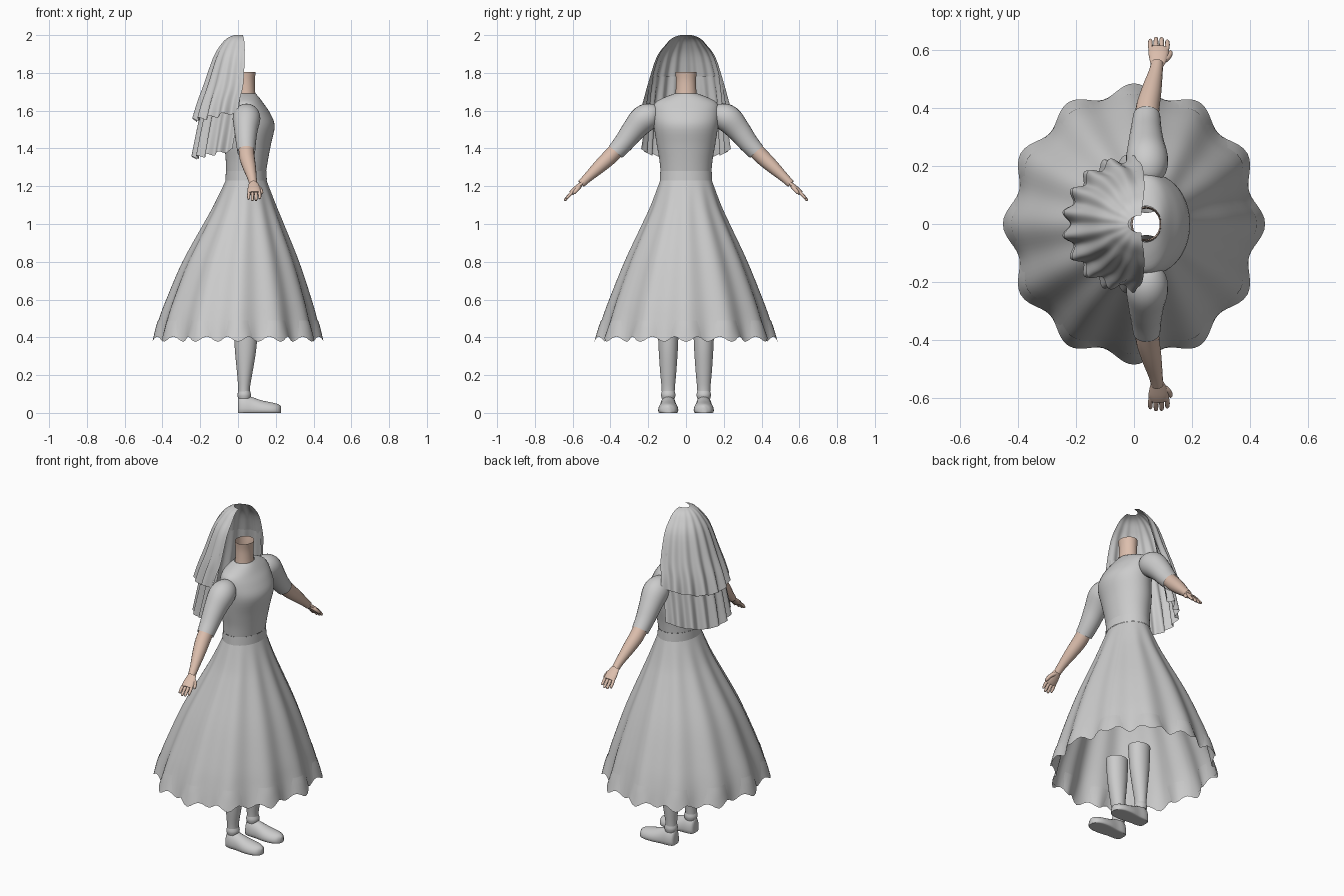
import bpy, bmesh
from math import sin, cos, pi, radians
from mathutils import Vector

cube = bpy.data.objects.get("Cube")
if cube:
    bpy.data.objects.remove(cube)


def material(name, rgb):
    m = bpy.data.materials.new(name)
    m.use_nodes = True
    m.diffuse_color = (*rgb, 1)
    bsdf = next(n for n in m.node_tree.nodes if n.type == 'BSDF_PRINCIPLED')
    bsdf.inputs["Base Color"].default_value = (*rgb, 1)
    return m


GREY = material("grey cloth", (0.6, 0.6, 0.6))
SKIN = material("skin", (0.72, 0.52, 0.42))


def loft(name, rings, mat, closed=True, caps=False, sharp=50):
    """Skin a list of point rings into one smooth object."""
    bm = bmesh.new()
    rows = [[bm.verts.new(p) for p in ring] for ring in rings]
    n = len(rows[0])
    for a, b in zip(rows, rows[1:]):
        for i in range(n if closed else n - 1):
            j = (i + 1) % n
            bm.faces.new((a[i], a[j], b[j], b[i]))
    if caps:
        bm.faces.new(rows[0])
        bm.faces.new(rows[-1])
    bmesh.ops.recalc_face_normals(bm, faces=bm.faces)
    me = bpy.data.meshes.new(name)
    bm.to_mesh(me)
    bm.free()
    me.materials.append(mat)
    ob = bpy.data.objects.new(name, me)
    bpy.context.collection.objects.link(ob)
    bpy.ops.object.select_all(action='DESELECT')
    ob.select_set(True)
    bpy.context.view_layer.objects.active = ob
    bpy.ops.object.shade_smooth_by_angle(angle=radians(sharp))
    return ob


def smooth_rows(rows, steps=4):
    """Catmull-Rom interpolation between profile rows."""
    out = []
    for k in range(len(rows) - 1):
        p = [rows[max(0, min(len(rows) - 1, k + d))] for d in (-1, 0, 1, 2)]
        for s in range(steps):
            t = s / steps
            out.append([0.5 * (2 * b + (c - a) * t + (2 * a - 5 * b + 4 * c - d) * t * t
                               + (3 * b - a - 3 * c + d) * t ** 3) for a, b, c, d in zip(*p)])
    return out + [rows[-1]]


def upright(name, rows, mat, y=0, n=32):
    """Elliptical body from rows of z, centre x, x radius, y radius."""
    rings = [[(cx + rx * cos(2 * pi * i / n), y + ry * sin(2 * pi * i / n), z) for i in range(n)]
             for z, cx, rx, ry in smooth_rows(rows)]
    return loft(name, rings, mat)


def limb(name, rows, mat, side, flat=1, n=16, caps=False):
    """Tube along rows of x, y, z, radius; flat thins it across its width."""
    rows = smooth_rows(rows)
    rings = []
    for k, (x, y, z, r) in enumerate(rows):
        a, b = rows[max(0, k - 1)], rows[min(len(rows) - 1, k + 1)]
        d = Vector((b[0] - a[0], b[1] - a[1], b[2] - a[2])).normalized()
        wide = (Vector((1, 0, 0)) - d * d.x).normalized()
        thin = d.cross(wide)
        ring = []
        for i in range(n):
            t = 2 * pi * i / n
            p = Vector((x, y, z)) + wide * r * cos(t) + thin * r * flat * sin(t)
            ring.append((p.x, p.y * side, p.z))
        rings.append(ring)
    return loft(name, rings, mat, caps=caps)


def pleated(name, rows, folds, scallops):
    """Round pleated cloth; rows of z, centre x, radii, pleat depth, hem wave."""
    n = 144
    rings = []
    for z, cx, rx, ry, depth, wave in smooth_rows(rows):
        ring = []
        for i in range(n):
            t = 2 * pi * i / n
            k = depth * cos(folds * t)
            ring.append((cx + (rx + k) * cos(t), (ry + k) * sin(t), z - wave * cos(scallops * t)))
        rings.append(ring)
    return loft(name, rings, GREY, sharp=70)


def veil_layer(name, rows, folds):
    """Open-fronted cloth; rows of z, centre x, radii, pleat depth, side lift."""
    n = 120
    rings = []
    for z, cx, rx, ry, depth, lift in smooth_rows(rows):
        ring = []
        for i in range(n + 1):
            t = pi * i / n
            k = depth * cos(folds * t)
            rise = lift * (1 - sin(t)) + lift * 0.2 * cos(folds * t)
            ring.append((cx - (rx + k) * sin(t), (ry + k) * cos(t), z + rise))
        rings.append(ring)
    return loft(name, rings, GREY, closed=False, sharp=70)


# Dress: bodice, waistband, skirt and frill
upright("bodice", [(1.28, .043, .106, .135), (1.34, .047, .112, .141), (1.42, .052, .122, .155),
                   (1.52, .066, .128, .170), (1.59, .05, .118, .176), (1.64, .042, .092, .165),
                   (1.67, .042, .07, .115), (1.69, .042, .052, .062)], GREY, n=48)
upright("waistband", [(1.23, .043, .110, .139), (1.28, .043, .107, .136)], GREY, n=48)
pleated("skirt", [(1.23, .043, .108, .137, 0, 0), (1.1, .037, .162, .183, .003, 0),
                  (1, .03, .208, .227, .005, 0), (.8, .015, .301, .318, .008, 0),
                  (.6, .005, .374, .396, .011, 0), (.49, 0, .407, .433, .014, 0),
                  (.40, 0, .428, .460, .017, .01)], 12, 24)
pleated("hem_frill", [(.49, 0, .407, .433, .017, 0), (.45, 0, .418, .446, .019, .003),
                      (.39, 0, .432, .465, .021, .014)], 12, 24)

# Neck, open at the top
upright("neck", [(1.66, .043, .053, .060), (1.70, .043, .048, .055), (1.76, .042, .047, .053),
                 (1.805, .044, .050, .057)], SKIN)

# Veil in two layers
veil_layer("veil_upper", [(2, .025, .045, .03, 0, 0), (1.985, .03, .085, .07, .001, 0),
                          (1.95, .035, .125, .105, .002, 0), (1.88, .035, .165, .153, .004, 0),
                          (1.74, .028, .205, .195, .007, 0), (1.64, .01, .22, .213, .010, .02),
                          (1.55, 0, .232, .226, .014, .045)], 18)
veil_layer("veil_lower", [(1.78, .02, .175, .18, .004, 0), (1.65, .01, .19, .2, .008, 0),
                          (1.5, -.01, .2, .21, .011, .01), (1.35, -.03, .205, .222, .015, .04)], 18)

for side, label in ((1, "left"), (-1, "right")):
    # Sleeve and arm
    limb(label + "_sleeve", [(.045, .155, 1.575, .05), (.045, .18, 1.573, .066), (.045, .225, 1.555, .073),
                             (.042, .28, 1.495, .062), (.042, .33, 1.43, .053),
                             (.044, .373, 1.382, .047)], GREY, side, n=24)
    limb(label + "_arm", [(.044, .34, 1.42, .04), (.047, .4, 1.358, .041), (.06, .46, 1.302, .035),
                          (.074, .52, 1.246, .025), (.08, .555, 1.212, .021)], SKIN, side)
    # Hand, fingers and thumb
    limb(label + "_palm", [(.08, .545, 1.222, .021), (.083, .565, 1.203, .029), (.085, .59, 1.18, .035),
                           (.086, .608, 1.163, .033)], SKIN, side, flat=.42, caps=True)
    for f, reach in enumerate((.86, 1, .98, .8)):
        x = .061 + f * .0165
        spread = (f - 1.5) * .003
        limb(f"{label}_finger_{f + 1}", [(x, .595, 1.175, .009), (x + spread, .595 + .026 * reach, 1.175 - .026 * reach, .0085),
                                         (x + spread, .595 + .045 * reach, 1.175 - .048 * reach, .007),
                                         (x + spread, .595 + .048 * reach, 1.175 - .052 * reach, .003)],
             SKIN, side, n=8, caps=True)
    limb(label + "_thumb", [(.09, .56, 1.205, .012), (.115, .574, 1.186, .011), (.125, .59, 1.168, .009),
                            (.126, .598, 1.16, .004)], SKIN, side, n=8, caps=True)

    # Stocking, ankle cuff and shoe
    y = .094 * side
    upright(label + "_leg", [(.08, .032, .032, .034), (.13, .032, .031, .035), (.22, .036, .042, .043),
                             (.34, .04, .057, .051), (.47, .042, .064, .056)], GREY, y)
    upright(label + "_ankle_cuff", [(.075, .033, .032, .034), (.095, .033, .036, .038),
                                    (.115, .033, .031, .034)], GREY, y)
    shoe = smooth_rows([(0, .022, .078), (.008, .036, .09), (.035, .044, .095), (.075, .045, .083),
                        (.13, .053, .065), (.18, .051, .055), (.213, .037, .046), (.228, .013, .034)], 3)
    rings = [[(x, y + w * cos(t), max(0, h * (.25 + .75 * sin(t)))) for t in
              [2 * pi * i / 24 for i in range(24)]] for x, w, h in shoe]
    loft(label + "_shoe", rings, GREY, caps=True)
